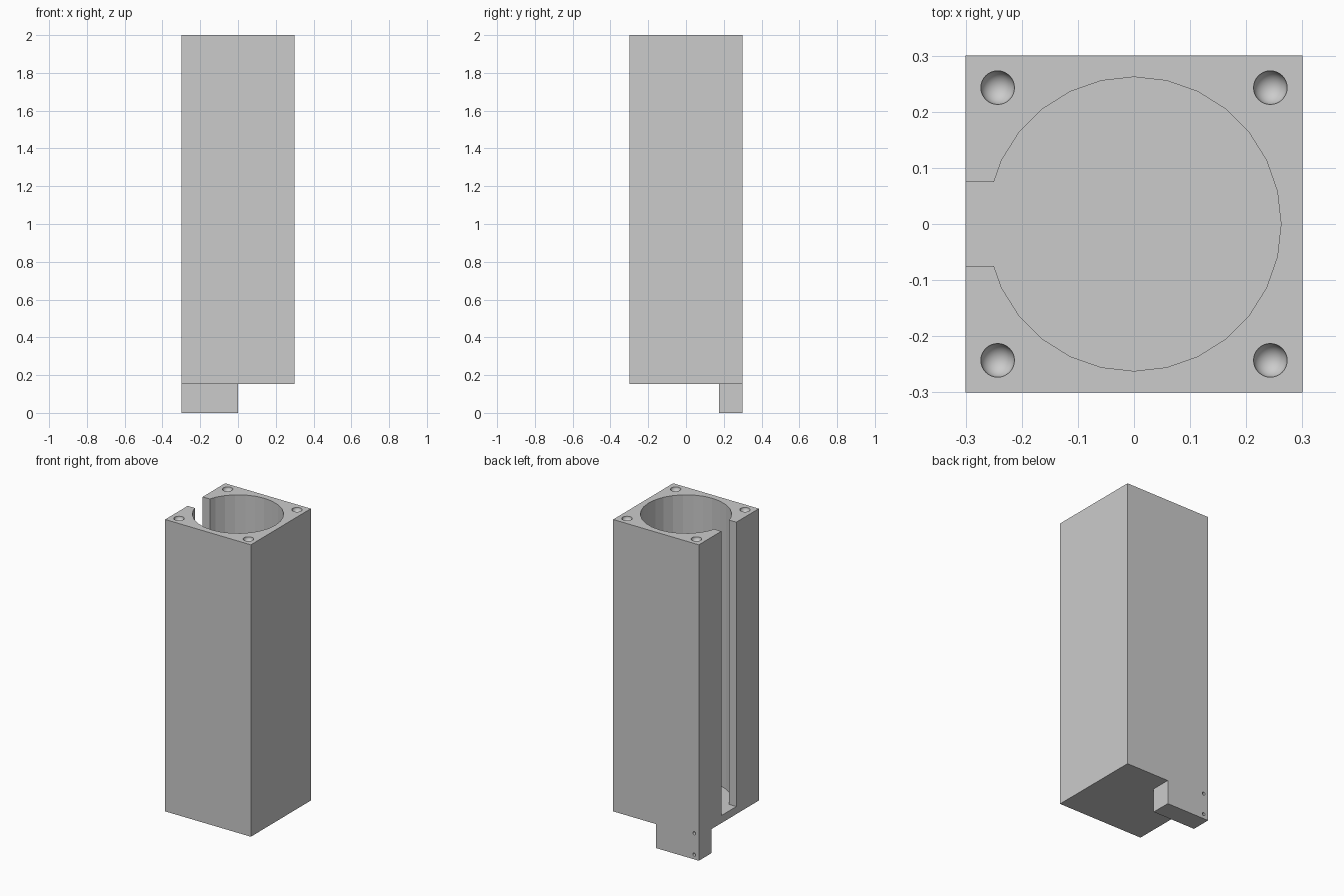
import bpy
import math

cube = bpy.data.objects.get("Cube")
if cube:
    bpy.data.objects.remove(cube, do_unlink=True)

HALF, TOP, BASE, FLOOR = 0.30, 2.0, 0.152, 0.20
OVER = 0.1

grey = bpy.data.materials.new("plain grey")
grey.use_nodes = True
colour = (0.6, 0.6, 0.6, 1)
grey.diffuse_color = colour
grey.node_tree.nodes["Principled BSDF"].inputs["Base Color"].default_value = colour


def box(name, low, high):
    """Box between two opposite corners."""
    centre = [(a + b) / 2 for a, b in zip(low, high)]
    bpy.ops.mesh.primitive_cube_add(size=1, location=centre)
    ob = bpy.context.object
    ob.name = name
    ob.scale = [b - a for a, b in zip(low, high)]
    bpy.ops.object.transform_apply(location=True, rotation=False, scale=True)
    ob.data.materials.append(grey)
    return ob


def rod(name, radius, depth, centre, sides, rotation=(0, 0, 0)):
    bpy.ops.mesh.primitive_cylinder_add(vertices=sides, radius=radius, depth=depth,
                                        location=centre, rotation=rotation)
    ob = bpy.context.object
    ob.name = name
    ob.data.materials.append(grey)
    return ob


def combine(target, tool, operation):
    """Apply a boolean and discard the helper."""
    mod = target.modifiers.new(tool.name, "BOOLEAN")
    mod.operation = operation
    mod.solver = "EXACT"
    mod.object = tool
    bpy.context.view_layer.objects.active = target
    bpy.ops.object.modifier_apply(modifier=mod.name)
    bpy.data.objects.remove(tool, do_unlink=True)


# Square housing with the mounting tab below its back corner
housing = box("housing", (-HALF, -HALF, BASE), (HALF, HALF, TOP))
tab = box("mounting_tab", (-HALF, 0.175, 0), (0, HALF, BASE + 0.02))
combine(housing, tab, "UNION")

# Round bore, open at the top, with a slot through the right wall
height = TOP + OVER - FLOOR
bore = rod("bore_cutter", 0.262, height, (0, 0, FLOOR + height / 2), 28)
combine(housing, bore, "DIFFERENCE")
slot = box("slot_cutter", (-HALF - OVER, -0.075, FLOOR), (-0.1, 0.075, TOP + OVER))
combine(housing, slot, "DIFFERENCE")

# Rounded sockets in the four top corners
for x in (-0.243, 0.243):
    for y in (-0.243, 0.243):
        bpy.ops.mesh.primitive_uv_sphere_add(segments=32, ring_count=24, radius=0.03,
                                             location=(x, y, TOP))
        socket = bpy.context.object
        socket.name = "socket_cutter"
        socket.data.materials.append(grey)
        combine(housing, socket, "DIFFERENCE")

# Two small screw holes in the back face, beside the outer edge
for z in (0.03, 0.165):
    hole = rod("screw_hole_cutter", 0.01, 0.2, (-0.268, HALF, z), 16, (math.pi / 2, 0, 0))
    combine(housing, hole, "DIFFERENCE")

# Smooth sockets, crisp bore facets and edges
bpy.ops.object.select_all(action="DESELECT")
housing.select_set(True)
bpy.context.view_layer.objects.active = housing
bpy.ops.object.shade_smooth_by_angle(angle=math.radians(12))
